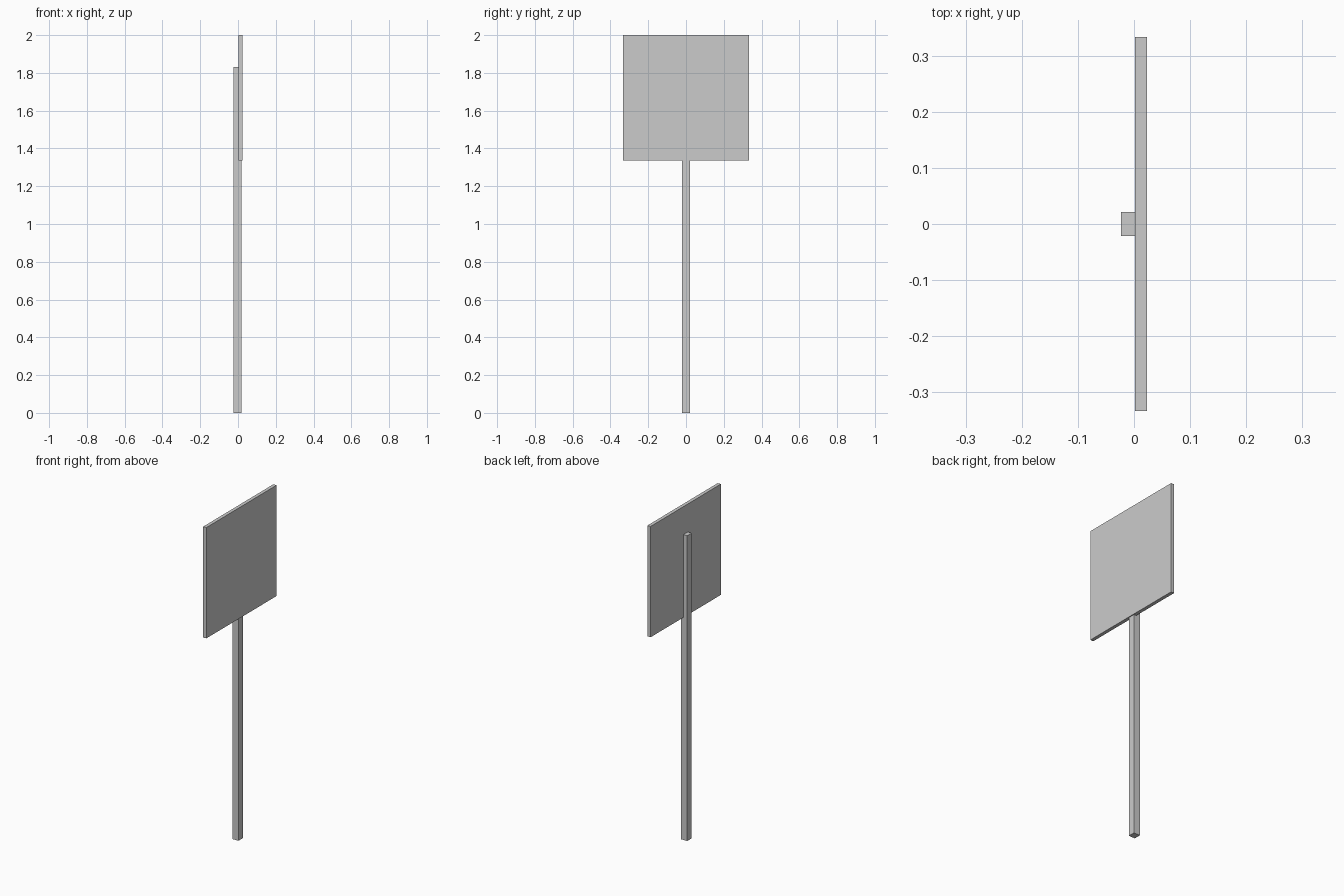
import bpy

if "Cube" in bpy.data.objects:
    bpy.data.objects.remove(bpy.data.objects["Cube"])


def box(name, lo, hi):
    """Axis-aligned box between two corners."""
    centre = [(a + b) / 2 for a, b in zip(lo, hi)]
    bpy.ops.mesh.primitive_cube_add(size=1, location=centre)
    obj = bpy.context.object
    obj.name = name
    obj.scale = [b - a for a, b in zip(lo, hi)]
    bpy.ops.object.transform_apply(location=False, rotation=False, scale=True)
    return obj


# Square post, set slightly into the back of the panel
box("post", (-0.023, -0.021, 0), (0.018, 0.021, 1.832))

# Square sign panel facing +x
box("sign_panel", (0.002, -0.333, 1.335), (0.023, 0.333, 2.0))
